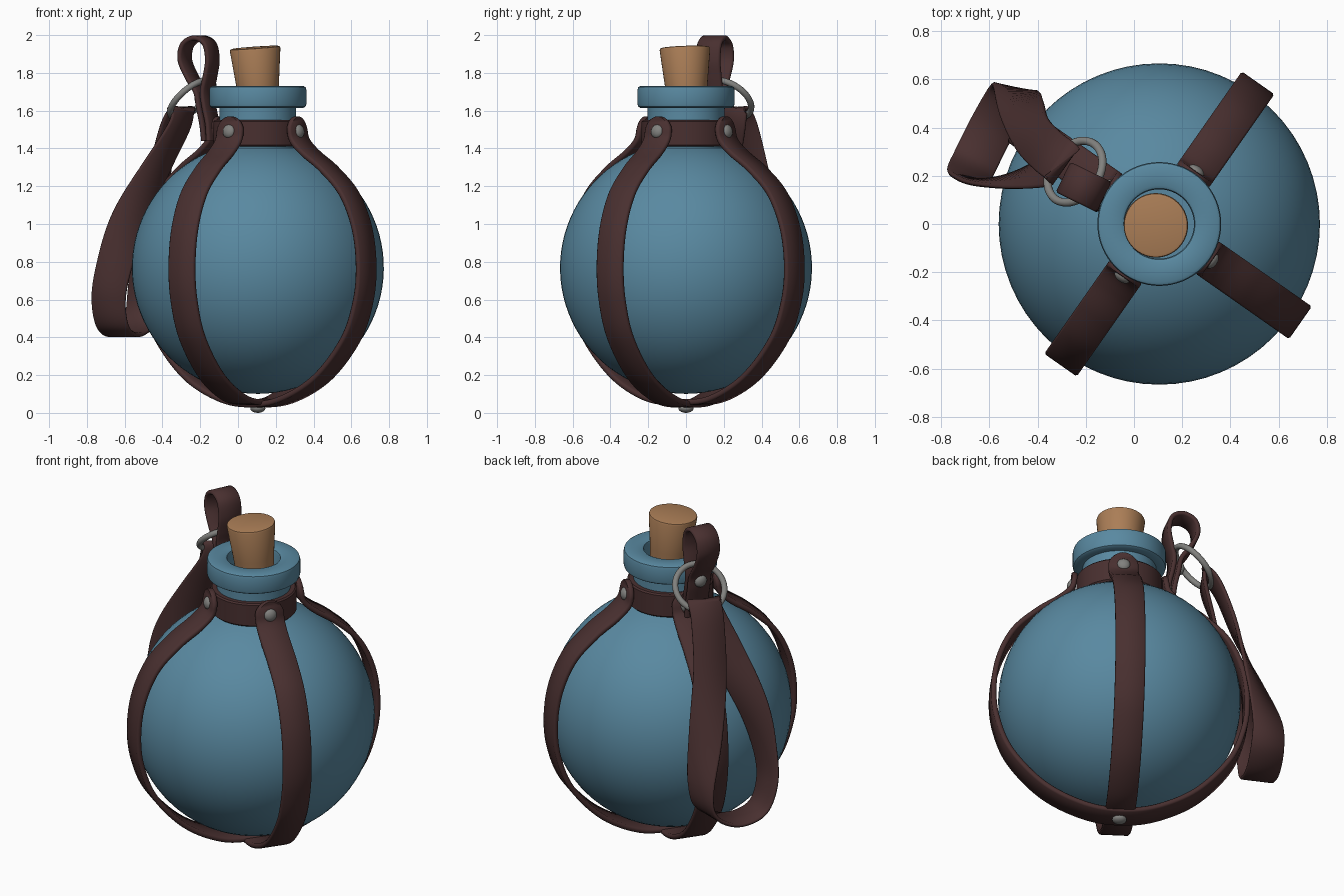
import bpy, bmesh, math
from mathutils import Vector, Matrix

if "Cube" in bpy.data.objects:
    bpy.data.objects.remove(bpy.data.objects["Cube"])

CX = 0.105                      # bottle axis
UP = Vector((0, 0, 1))


def material(name, rgb):
    m = bpy.data.materials.new(name)
    m.diffuse_color = (*rgb, 1)
    m.use_nodes = True
    m.node_tree.nodes["Principled BSDF"].inputs["Base Color"].default_value = m.diffuse_color
    return m


GLASS = material("blue_glaze", (0.100, 0.250, 0.355))
LEATHER = material("dark_leather", (0.066, 0.029, 0.029))
CORK = material("cork_tan", (0.41, 0.21, 0.095))
METAL = material("grey_metal", (0.22, 0.22, 0.21))


def finish(name, bm, mat, angle=40):
    bmesh.ops.recalc_face_normals(bm, faces=bm.faces)
    me = bpy.data.meshes.new(name)
    bm.to_mesh(me)
    bm.free()
    ob = bpy.data.objects.new(name, me)
    bpy.context.collection.objects.link(ob)
    me.materials.append(mat)
    bpy.ops.object.select_all(action='DESELECT')
    ob.select_set(True)
    bpy.context.view_layer.objects.active = ob
    bpy.ops.object.shade_smooth_by_angle(angle=math.radians(angle))
    return ob


def skin(bm, rings, closed):
    """Join rings of vertices with quads; cap the ends when open."""
    n = len(rings[0])
    for i in range(len(rings) if closed else len(rings) - 1):
        a, b = rings[i], rings[(i + 1) % len(rings)]
        for j in range(n):
            k = (j + 1) % n
            bm.faces.new((a[j], a[k], b[k], b[j]))
    if not closed:
        bm.faces.new(rings[0])
        bm.faces.new(rings[-1])


def lathe(name, profile, mat, matrix, segs=64, closed=False):
    bm = bmesh.new()
    rings = []
    for r, z in profile:
        rings.append([bm.verts.new((r * math.cos(a), r * math.sin(a), z))
                      for a in (2 * math.pi * i / segs for i in range(segs))])
    skin(bm, rings, closed)
    bm.transform(matrix)
    return finish(name, bm, mat)


def spline(pts, steps, closed):
    """Catmull-Rom through vectors."""
    n, out = len(pts), []
    get = (lambda i: pts[i % n]) if closed else (lambda i: pts[max(0, min(n - 1, i))])
    for i in range(n if closed else n - 1):
        a, b, c, d = (get(i + k) for k in (-1, 0, 1, 2))
        for s in range(steps):
            t = s / steps
            out.append(0.5 * (2 * b + (c - a) * t + (2 * a - 5 * b + 4 * c - d) * t * t
                              + (3 * b - a - 3 * c + d) * t ** 3))
    if not closed:
        out.append(pts[-1].copy())
    return out


def ribbon(name, pts, wides, width, thick=0.03, closed=False, steps=8, round_ends=False):
    """Leather band with softened edges along a path."""
    P, W = spline(pts, steps, closed), spline(wides, steps, closed)
    if round_ends:              # extra samples so the tips become half discs
        fr = (0.02, 0.08, 0.2, 0.4, 0.65)
        def tip(p, q, wa):
            d = (q - p).normalized() * width / 2
            return [p + d * f for f in fr], [wa.copy() for _ in fr]
        a, wa = tip(P[0], P[1], W[0])
        b, wb = tip(P[-1], P[-2], W[-1])
        def inner(i):
            return min((P[i] - P[0]).length, (P[i] - P[-1]).length) > width * 0.4
        keep = [i for i in range(len(P)) if inner(i)]
        first, last = P[0].copy(), P[-1].copy()
        W = wa + [W[i] for i in keep] + wb[::-1]
        P = a + [P[i] for i in keep] + b[::-1]
    bm, rings, n = bmesh.new(), [], len(P)
    for i in range(n):
        nxt = P[(i + 1) % n] if closed else P[min(n - 1, i + 1)]
        prv = P[i - 1] if closed else P[max(0, i - 1)]
        t = (nxt - prv).normalized()
        w = (W[i] - t * W[i].dot(t)).normalized()
        nor = t.cross(w)
        h, k, c = width / 2, thick / 2, 0.008
        if round_ends:
            d = min((P[i] - first).length, (P[i] - last).length)
            if d < h:
                h = max(0.015, math.sqrt(h * h - (h - d) ** 2))
        sec = [(-h, -k + c), (-h + c, -k), (h - c, -k), (h, -k + c),
               (h, k - c), (h - c, k), (-h + c, k), (-h, k - c)]
        rings.append([bm.verts.new(P[i] + w * u + nor * v) for u, v in sec])
    skin(bm, rings, closed)
    return finish(name, bm, LEATHER, 50)


def rivet(name, loc, normal, radius=0.037, height=0.024):
    bm = bmesh.new()
    bmesh.ops.create_uvsphere(bm, u_segments=20, v_segments=10, radius=1)
    rot = UP.rotation_difference(Vector(normal)).to_matrix().to_4x4()
    bm.transform(Matrix.Translation(loc) @ rot @ Matrix.Diagonal((radius, radius, height, 1)))
    return finish(name, bm, METAL, 60)


def polar(az, r, z):
    return Vector((CX + r * math.cos(az), r * math.sin(az), z))


AXIS = Matrix.Translation((CX, 0, 0))

# Round bottle with neck, lip and open mouth
R, ZC = 0.667, 0.768
body = [(R * math.sin(a), ZC - R * math.cos(a))
        for a in (0.004 + (math.pi - 0.32) * i / 40 for i in range(41))]
neck = [(0.203, 1.44), (0.203, 1.615), (0.242, 1.615), (0.253, 1.622), (0.257, 1.635),
        (0.257, 1.71), (0.253, 1.724), (0.242, 1.73), (0.16, 1.73), (0.148, 1.724),
        (0.144, 1.71), (0.144, 1.5), (0.002, 1.5)]
lathe("bottle", body + neck, GLASS, AXIS)

# Slightly tilted cork
cork = [(0.002, -0.42), (0.095, -0.42), (0.113, -0.2), (0.134, -0.012), (0.131, -0.003),
        (0.122, 0), (0.002, 0)]
lathe("cork", cork, CORK, Matrix.Translation((0.09, -0.006, 1.935))
      @ Matrix.Rotation(math.radians(-4), 4, 'Y') @ Matrix.Rotation(math.radians(2), 4, 'X'), 40)

# Leather collar around the neck
collar = [(0.2, 1.41), (0.228, 1.41), (0.236, 1.418), (0.236, 1.542), (0.228, 1.55), (0.2, 1.55)]
lathe("neck_collar", collar, LEATHER, AXIS, closed=True)

# Two harness straps crossing under the bottle, with rivets
half = [(0.2, 0.075), (0.42, 0.19), (0.6, 0.39), (0.68, 0.59), (0.70, 0.78), (0.672, 0.98),
        (0.59, 1.16), (0.46, 1.29), (0.34, 1.375), (0.272, 1.44), (0.254, 1.5), (0.25, 1.57)]
for n, deg in enumerate((55, 145)):
    az = math.radians(deg)
    low = 0.058 - 0.014 * n
    prof = [(-r, z) for r, z in reversed(half)] + [(0, low)] + half
    side = Vector((-math.sin(az), math.cos(az), 0))
    ribbon(f"harness_strap_{n + 1}", [polar(az, r, z) for r, z in prof], [side] * len(prof),
           0.165, 0.03, round_ends=True)
    for s in (0, math.pi):
        d = Vector((math.cos(az + s), math.sin(az + s), 0.1))
        rivet(f"harness_rivet_{n + 1}_{'b' if s else 'a'}", polar(az + s, 0.266, 1.49), d)
rivet("bottom_rivet", (CX, 0, 0.024), -UP, 0.04)

# Hanging tab: teardrop loop rising from the collar
az = math.radians(154)
tab = [(0.262, 1.44), (0.268, 1.53), (0.288, 1.62), (0.298, 1.70), (0.282, 1.78), (0.268, 1.87),
       (0.287, 1.955), (0.35, 1.985), (0.415, 1.95), (0.43, 1.87), (0.39, 1.78), (0.338, 1.70),
       (0.322, 1.62), (0.302, 1.53), (0.29, 1.44)]
side = Vector((-math.sin(az), math.cos(az), 0))
ribbon("hanging_tab", [polar(az, r, z) for r, z in tab], [side] * len(tab), 0.14, 0.026)
rivet("tab_rivet", polar(az, 0.343, 1.665), (math.cos(az), math.sin(az), 0))

# Metal ring leaning outward through the tab
ring = [(0.14 + 0.017 * math.cos(a), 0.017 * math.sin(a))
        for a in (2 * math.pi * i / 12 for i in range(12))]
lean = UP.rotation_difference(Vector((-0.82, 0.57, 1.0))).to_matrix().to_4x4()
lathe("metal_ring", ring, METAL, Matrix.Translation((-0.245, 0.217, 1.663)) @ lean, 48, True)

# Long carrying strap: closed loop through the ring, twisting as it hangs.
# Each row: x, y, z, heading of the band's width in degrees
carry = [(-0.30, 0.255, 1.61, 55), (-0.355, 0.30, 1.52, 56), (-0.42, 0.37, 1.25, 52),
         (-0.465, 0.475, 0.92, 22), (-0.49, 0.555, 0.64, -8), (-0.515, 0.53, 0.49, -18),
         (-0.59, 0.40, 0.415, -27), (-0.66, 0.26, 0.45, -26), (-0.685, 0.20, 0.60, -20),
         (-0.655, 0.18, 0.78, -10), (-0.58, 0.185, 1.02, 12), (-0.43, 0.21, 1.30, 38),
         (-0.31, 0.235, 1.52, 53)]
ribbon("carrying_strap", [Vector(c[:3]) for c in carry],
       [Vector((math.cos(math.radians(c[3])), math.sin(math.radians(c[3])), 0)) for c in carry],
       0.19, 0.022, closed=True, steps=10)
